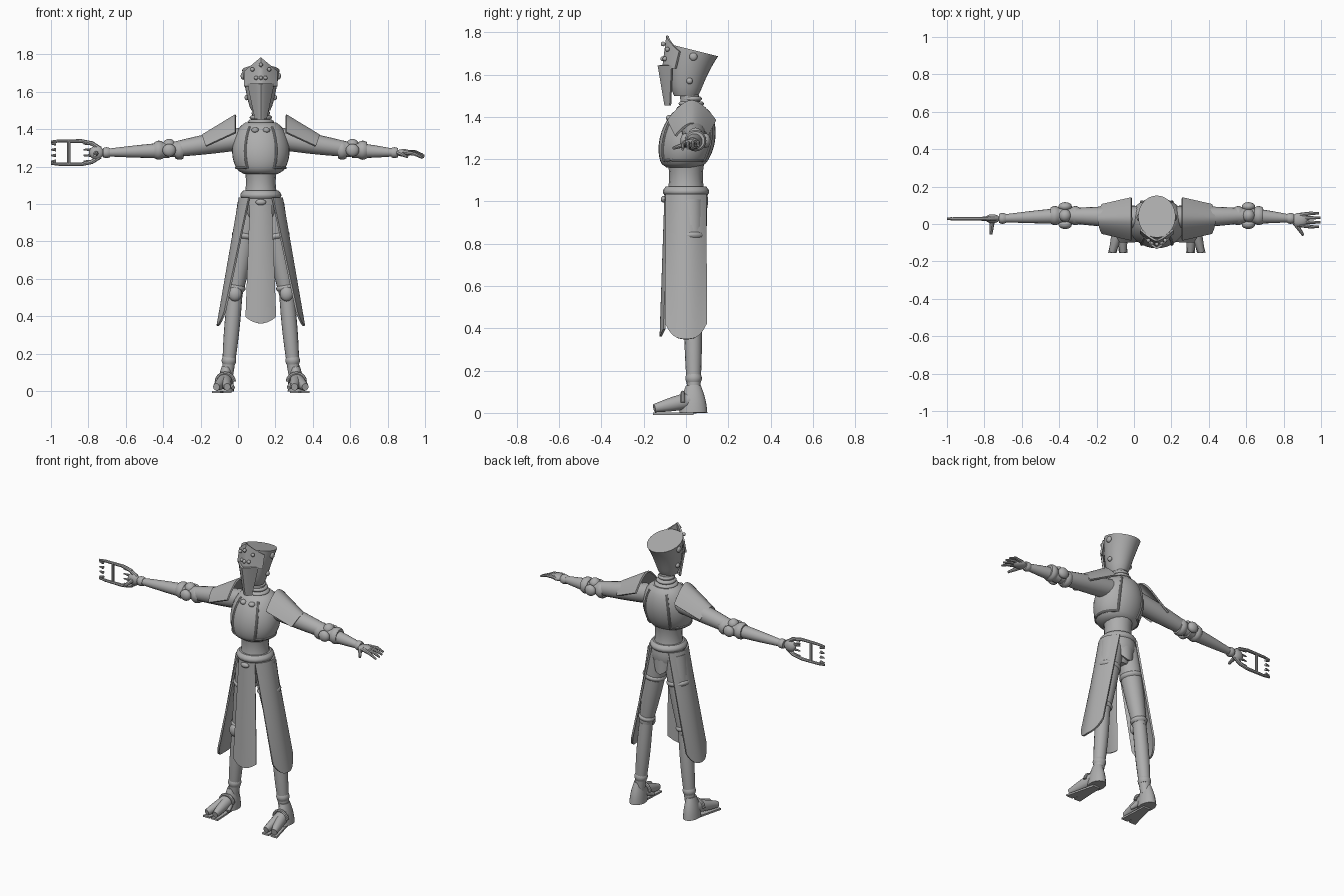
import bpy, bmesh, math
from mathutils import Vector, Matrix

cube = bpy.data.objects.get("Cube")
if cube:
    bpy.data.objects.remove(cube)

GREY = (.42, .42, .42, 1)
material = bpy.data.materials.new("plain grey")
material.use_nodes = True
material.diffuse_color = GREY
material.node_tree.nodes["Principled BSDF"].inputs["Base Color"].default_value = GREY

CENTRE = .122  # body centre line
parts = []


def mix(start, stop, t):
    return start + (stop - start) * t


def finish(name, bm):
    bmesh.ops.recalc_face_normals(bm, faces=bm.faces)
    mesh = bpy.data.meshes.new(name)
    bm.to_mesh(mesh)
    bm.free()
    mesh.materials.append(material)
    part = bpy.data.objects.new(name, mesh)
    bpy.context.collection.objects.link(part)
    parts.append(part)


def skin(name, rings):
    """Closed surface through rings of points."""
    bm = bmesh.new()
    loops = [[bm.verts.new(point) for point in ring] for ring in rings]
    for low, high in zip(loops, loops[1:]):
        for i in range(len(low)):
            bm.faces.new((low[i - 1], low[i], high[i], high[i - 1]))
    bm.faces.new(loops[0])
    bm.faces.new(loops[-1])
    finish(name, bm)


def limb(name, points, start, stop, bulge=0, flat=1, sides=16):
    """Round limb along points; its radius tapers and may bulge midway."""
    points = [Vector(point) for point in points]
    if len(points) == 2:
        points = [points[0].lerp(points[1], i / 8) for i in range(9)]
    last = len(points) - 1
    rings = []
    for i, point in enumerate(points):
        along = (points[min(i + 1, last)] - points[max(i - 1, 0)]).normalized()
        guide = Vector((0, 1, 0)) if abs(along.y) < .8 else Vector((1, 0, 0))
        up = along.cross(guide).normalized()
        across = up.cross(along)
        radius = mix(start, stop, i / last) + bulge * math.sin(math.pi * i / last)
        turns = [math.tau * j / sides for j in range(sides)]
        rings.append([point + radius * (across * math.cos(a) + up * flat * math.sin(a)) for a in turns])
    skin(name, rings)


def band(name, middle, axis, radius, width):
    """Rounded collar around a limb."""
    half = Vector(axis).normalized() * width / 2
    middle = Vector(middle)
    limb(name, (middle - half, middle + half), radius * .85, radius * .85, radius * .15, sides=20)


def ball(name, middle, *size):
    bm = bmesh.new()
    size = size if len(size) == 3 else size * 3
    place = Matrix.Translation(middle) @ Matrix.Diagonal((*size, 1))
    bmesh.ops.create_uvsphere(bm, u_segments=16, v_segments=10, radius=1, matrix=place)
    finish(name, bm)


def sheet(name, shape, thick=.011, cells=14):
    """Thick plate from shape(u, v), u in -1..1 and v in 0..1."""
    bm = bmesh.new()
    steps = range(cells + 1)
    grid = [[bm.verts.new(shape(2 * i / cells - 1, j / cells)) for i in steps] for j in steps]
    for upper, lower in zip(grid, grid[1:]):
        for i in range(cells):
            bm.faces.new((upper[i], upper[i + 1], lower[i + 1], lower[i]))
    bmesh.ops.recalc_face_normals(bm, faces=bm.faces)
    bmesh.ops.solidify(bm, geom=bm.faces[:], thickness=thick)
    finish(name, bm)


def chest_point(t, angle, side=1):
    """Point on the chest at height t, turned by angle from the arm."""
    width = mix(.088, .068, t) + .075 * math.sqrt(math.sin(math.pi * t))
    y = mix(-.015, .03, t) + .86 * width * math.sin(angle)
    return (CENTRE + side * width * math.cos(angle), y, mix(1.16, 1.44, t))


def helmet_point(t, angle):
    """Point on the flared helmet, whose rim slopes down to the back."""
    width = mix(.05, .1, t ** .7)
    depth = 1.12 * width * math.sin(angle)
    return (CENTRE + width * math.cos(angle), .04 * t * t + depth, mix(1.5, 1.715, t) - depth * t / 4)


TURN = [math.tau * i / 32 for i in range(32)]
UP = (0, 0, 1)


def middle(y, z):
    return (CENTRE, y, z)


# Torso, belt and neck
skin("chest_armour", [[chest_point(i / 16 * .99, a) for a in TURN] for i in range(17)])
limb("waist", (middle(0, 1.02), middle(0, 1.2)), .095, .09, -.013)
limb("pelvis", (middle(.01, .88), middle(0, 1.04)), .05, .1, .02)
band("belt", middle(0, 1.047), UP, .11, .05)
ball("belt_buckle", middle(-.105, 1.01), .028, .014, .016)
limb("neck", (middle(.025, 1.42), middle(.01, 1.56)), .05, .04)
for i in range(3):
    band(f"neck_ring_{i}", middle(.025, 1.44 + i * .023), UP, .07 - i * .01, .022)

# Helmet, brow plate and beak
skin("helmet", [[helmet_point(i / 10, a) for a in TURN] for i in range(11)])
sheet("brow_plate", lambda u, v: (
    CENTRE + .09 * u, mix(-.113, -.093, v) + .06 * abs(u) ** 1.4,
    mix(1.63, 1.785 - .075 * abs(u), v)))
sheet("beak_mask", lambda u, v: (
    CENTRE + u * mix(.064, .024, v), mix(-.122, -.09, v) + mix(.06, .02, v) * abs(u) ** 1.3,
    mix(1.645, 1.455, v)))
for column in (-1, 0, 1):
    ball(f"upper_brow_stud_{column}", (CENTRE + column * .045, abs(column) * .02 - .108,
                                       1.745 - abs(column) * .025), .011)
    ball(f"lower_brow_stud_{column}", (CENTRE + column * .025, abs(column) * .01 - .11, 1.675), .011)

for side, label in ((1, "left"), (-1, "right")):
    def place(out, y, z):
        return Vector((CENTRE + side * out, y, z))

    # Chest edging, helmet studs and shoulder plate
    for facing in (-1, 1):
        strap = [chest_point(mix(.9, .12, i / 8), facing, side) for i in range(9)]
        hem = [chest_point(.12, facing * (1 - i / 8), side) for i in range(1, 9)]
        limb(f"{label}_chest_trim_{'back' if facing > 0 else 'front'}", strap + hem, .007, .007, sides=8)
    ball(f"{label}_collar_bead", place(.03, -.075, 1.395), .02, .02, .015)
    ball(f"{label}_temple_stud", place(.096, .035, 1.685), .012, .019, .019)
    ball(f"{label}_jaw_stud", place(.075, .017, 1.57), .012, .015, .015)
    sheet(f"{label}_shoulder_plate", lambda u, v: place(
        mix(.137, .315, v) - .02 * v * u * u, .027 + u * mix(.116, .08, v),
        mix(1.48, 1.372, v) - mix(.095, .06, v) * abs(u) ** 1.7))

    # Arm; the right forearm is longer
    shoulder, elbow = place(.1, .035, 1.35), place(.49, .045, 1.288)
    wrist = place(.715 if side > 0 else .825, .03, 1.275)
    limb(f"{label}_upper_arm", (shoulder, elbow), .06, .038, .004)
    limb(f"{label}_forearm", (elbow, wrist), .043, .02, .002)
    band(f"{label}_cuff", wrist, (1, 0, 0), .029, .035)
    for end in (-1, 1):
        offset = Vector((end * .055, 0, 0))
        band(f"{label}_elbow_band_{end}", elbow + offset, (1, 0, 0), .051, .045)
        ball(f"{label}_elbow_cap_{end}", elbow + Vector((0, end * .048, 0)), .036, .024, .034)
    ball(f"{label}_elbow_knob", elbow + Vector((0, 0, .027)), .034)

    # Leg
    hip, knee, ankle = place(.055, .015, 1), place(.138, .032, .52), place(.178, .037, .08)
    limb(f"{label}_thigh", (hip, knee), .07, .04, .005)
    limb(f"{label}_shin", (knee, ankle), .04, .029, .006)
    band(f"{label}_thigh_band", hip.lerp(knee, .35), knee - hip, .071, .035)
    band(f"{label}_knee_band", hip.lerp(knee, .93), knee - hip, .051, .03)
    ball(f"{label}_knee_cap", knee + Vector((0, -.04, 0)), .036, .026, .04)
    band(f"{label}_anklet", knee.lerp(ankle, .81), UP, .039, .042)

    # Foot with two broad toes and a small inner one
    heel = place(.19, .035, 0)
    limb(f"{label}_foot", (heel, place(.185, .035, .13)), .066, .035, .006, .7, 20)
    for toe, out in (("inner", .18), ("outer", .238)):
        limb(f"{label}_{toe}_toe", (place(.19, .02, .06), place(out, -.15, .022)), .036, .018, .003, 1.1, 12)
        sheet(f"{label}_{toe}_sole", lambda u, v: heel.lerp(place(out, -.155, 0), v)
              + Vector((.023 * u, 0, .001)), cells=2)
    limb(f"{label}_small_toe", (place(.18, .01, .05), place(.148, -.06, .018)), .025, .01, sides=10)
    limb(f"{label}_instep_strap", [heel + Vector((.047 * math.cos(i * math.pi / 8), -.05,
                                                  .05 + .045 * math.sin(i * math.pi / 8)))
                                   for i in range(9)], .01, .01, sides=8)

    # Flared side skirt panel
    sheet(f"{label}_skirt_panel", lambda u, v: place(
        mix(.118, .237, v) - mix(.052, .04, v) * u * u, u * mix(.096, .1, v),
        mix(1.035, .35 + .075 * abs(u) ** 3, v)))

# Front and back cloth
sheet("front_cloth", lambda u, v: (
    CENTRE + u * mix(.058, .082, v), mix(-.102, -.125, v) + .018 * u * u,
    mix(1.03, .362 + .035 * u * u, v)))
sheet("back_cloth", lambda u, v: (
    CENTRE + u * mix(.06, .045, v), .1 - .02 * u * u, mix(1.035, .885 + .03 * u * u, v)))

# Open left hand
palm = Vector((.885, .022, 1.274))
ball("left_palm", palm, .045, .038, .02)
for i in range(4):
    spread = .035 - .024 * i
    knuckle = palm + Vector((.06, spread, .006 - .004 * i))
    tip = palm + Vector((.115 - abs(spread) / 3, spread, -.01 - .006 * i))
    limb(f"left_finger_{i}", (palm + Vector((0, spread * .7, .004)), knuckle, tip), .013, .006, sides=8)
limb("left_thumb", (palm + Vector((-.025, -.015, 0)), palm + Vector((.02, -.082, -.022))), .014, .007, sides=8)

# Right hand gripping a forked frame
palm = Vector((-.757, .028, 1.275))
ball("right_palm", palm, .04, .024, .036)
limb("right_thumb", (palm, palm + Vector((-.008, -.083, -.017))), .015, .008, sides=8)
for end, label in ((1, "top"), (-1, "bottom")):
    limb(f"frame_bar_{label}", [palm + Vector((-reach, 0, end * height)) for reach, height in
                               ((-.02, .02), (.025, .05), (.08, .062), (.2, .062), (.243, .058))],
         .013, .007, sides=8)
limb("frame_grip", [palm + Vector((-.148, 0, height)) for height in (-.063, .063)], .009, .009, sides=8)
for i in range(4):
    height = .047 - .031 * i
    for name, back, front in (("frame_tooth", .215, .242), ("right_finger", .01, .07)):
        limb(f"{name}_{i}", [palm + Vector((-reach, 0, height)) for reach in (back, front)],
             .01, .004, sides=8)

# Smooth shading with crisp edges
bpy.ops.object.select_all(action="DESELECT")
for part in parts:
    part.select_set(True)
bpy.context.view_layer.objects.active = parts[0]
bpy.ops.object.shade_smooth_by_angle(angle=math.radians(40))
